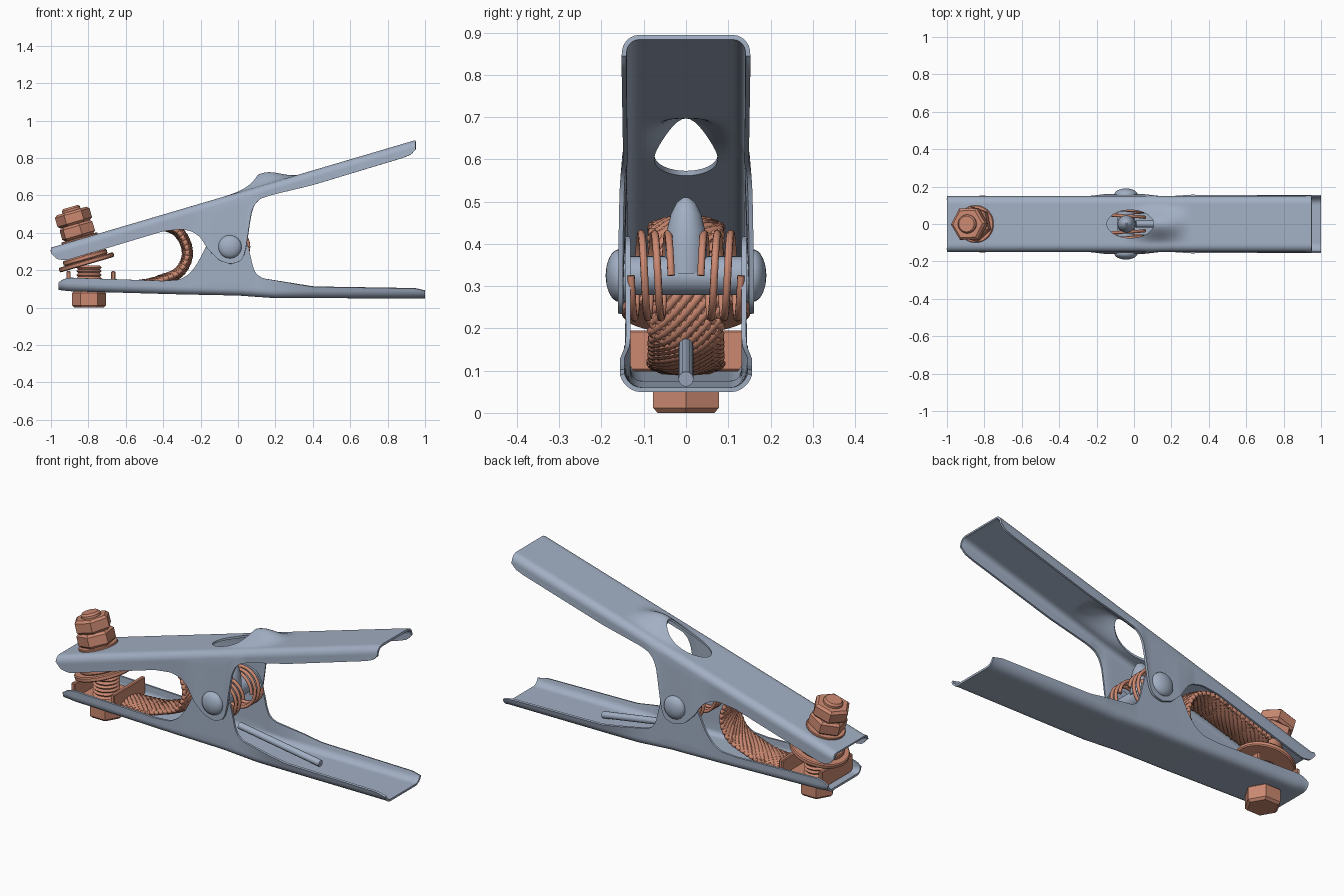
import bpy, bmesh, math
from mathutils import Vector, Matrix

if "Cube" in bpy.data.objects:
    bpy.data.objects.remove(bpy.data.objects["Cube"])


def material(name, rgb):
    m = bpy.data.materials.new(name)
    m.diffuse_color = (*rgb, 1)
    m.use_nodes = True
    m.node_tree.nodes["Principled BSDF"].inputs["Base Color"].default_value = m.diffuse_color
    return m


STEEL = material("blue grey steel", (0.36, 0.43, 0.55))
COPPER = material("copper", (0.60, 0.25, 0.165))


def finish(ob, mat, angle=35):
    """Bake modifiers or curve to a mesh, set colour and shading."""
    dg = bpy.context.evaluated_depsgraph_get()
    dg.update()
    me = bpy.data.meshes.new_from_object(ob.evaluated_get(dg))
    name = ob.name
    bpy.data.objects.remove(ob)
    new = bpy.data.objects.new(name, me)
    bpy.context.collection.objects.link(new)
    me.materials.clear()
    me.materials.append(mat)
    bpy.ops.object.select_all(action='DESELECT')
    new.select_set(True)
    bpy.context.view_layer.objects.active = new
    bpy.ops.object.shade_smooth_by_angle(angle=math.radians(angle))
    return new


def mesh_object(name, bm):
    bmesh.ops.recalc_face_normals(bm, faces=bm.faces)
    me = bpy.data.meshes.new(name)
    bm.to_mesh(me)
    bm.free()
    ob = bpy.data.objects.new(name, me)
    bpy.context.collection.objects.link(ob)
    return ob


def lathe(name, profile, origin, axis, mat, n=32, turn=0.0):
    """Revolve (radius, distance) points about an axis, capping both ends."""
    bm = bmesh.new()
    m = Matrix.Translation(origin) @ Vector(axis).to_track_quat('Z', 'Y').to_matrix().to_4x4()
    rings = [[bm.verts.new(m @ Vector((r * math.cos(a), r * math.sin(a), t)))
              for a in (turn + 2 * math.pi * i / n for i in range(n))] for r, t in profile]
    for a, b in zip(rings, rings[1:]):
        for i in range(n):
            bm.faces.new((a[i], a[(i + 1) % n], b[(i + 1) % n], b[i]))
    bm.faces.new(rings[0])
    bm.faces.new(rings[-1])
    return finish(mesh_object(name, bm), mat)


def hexagon(name, r, t0, t1, origin, axis, turn=0.0):
    c = 0.012
    return lathe(name, [(r * .86, t0), (r, t0 + c), (r, t1 - c), (r * .86, t1)],
                 origin, axis, COPPER, 6, turn)


def disc(name, r, t0, t1, origin, axis):
    c = (t1 - t0) * .2
    return lathe(name, [(r - c, t0), (r, t0 + c), (r, t1 - c), (r - c, t1)],
                 origin, axis, COPPER, 48)


def thread(name, r, t0, t1, origin, axis):
    n = int((t1 - t0) / .018)
    prof = [(r if i % 2 else r * .86, t0 + (t1 - t0) * i / (2 * n)) for i in range(2 * n + 1)]
    return lathe(name, prof, origin, axis, COPPER)


def tubes(name, paths, r, mat, res=2):
    cu = bpy.data.curves.new(name, 'CURVE')
    cu.dimensions = '3D'
    cu.bevel_depth, cu.bevel_resolution, cu.use_fill_caps = r, res, True
    for p in paths:
        s = cu.splines.new('POLY')
        s.points.add(len(p) - 1)
        for pt, co in zip(s.points, p):
            pt.co = (*co, 1)
    ob = bpy.data.objects.new(name, cu)
    bpy.context.collection.objects.link(ob)
    return finish(ob, mat, 60)


def box(name, lo, hi, mat):
    bm = bmesh.new()
    bmesh.ops.create_cube(bm, size=1)
    for v in bm.verts:
        v.co = [lo[i] + (v.co[i] + .5) * (hi[i] - lo[i]) for i in range(3)]
    bmesh.ops.bevel(bm, geom=bm.edges[:], offset=.004, segments=1, affect='EDGES')
    return finish(mesh_object(name, bm), mat)


def interp(pts, x):
    if x <= pts[0][0]:
        return pts[0][1]
    for (x0, z0), (x1, z1) in zip(pts, pts[1:]):
        if x <= x1:
            return z0 + (z1 - z0) * (x - x0) / (x1 - x0)
    return pts[-1][1]


def soft(pts, x):
    return sum(interp(pts, x + d * .006) for d in (-2, -1, 0, 1, 2)) / 5


def arm(name, spine, rim, width, flare, bump, cutter=None):
    """Folded sheet channel: flat web along the spine, walls reaching the rim."""
    bm = bmesh.new()
    x0, x1 = spine[0][0], spine[-1][0]
    rows, nx = [], 200
    for i in range(nx + 1):
        x = x0 + (x1 - x0) * i / nx
        z, e = soft(spine, x), soft(rim, x)
        h, d = abs(e - z), (1 if e > z else -1)
        r, w, f = min(.032, h * .8), width, interp(flare, x)
        half = [((w - r) * k / 10, z + bump(x, (w - r) * k / 10)) for k in range(11)]
        half += [(w - r + r * math.sin(a), z + d * r * (1 - math.cos(a)))
                 for a in (math.pi * k / 10 for k in range(1, 6))]
        half += [(w, z + d * (r + (h - r) * k / 8)) for k in range(1, 9)]
        half = [(y + f * min(1, abs(q - z) / max(h, .01)) * (k > 10), q)
                for k, (y, q) in enumerate(half)]
        line = [(-y, q) for y, q in half[:0:-1]] + half
        rows.append([bm.verts.new((x, y, q)) for y, q in line])
    for a, b in zip(rows, rows[1:]):
        for j in range(len(a) - 1):
            bm.faces.new((a[j], a[j + 1], b[j + 1], b[j]))
    ob = mesh_object(name, bm)
    s = ob.modifiers.new("sheet", 'SOLIDIFY')
    s.thickness, s.offset = .011, 0
    if cutter:
        b = ob.modifiers.new("hole", 'BOOLEAN')
        b.object, b.operation, b.solver = cutter, 'DIFFERENCE', 'EXACT'
    return finish(ob, STEEL)


# lower arm with upright pivot ears
arm("lower_arm",
    [(-.96, .1), (-.9, .093), (-.3, .076), (0, .07), (.2, .056), (1, .055)],
    [(-.96, .13), (-.94, .15), (-.9, .16), (-.4, .143), (-.31, .15), (-.26, .18), (-.22, .23),
     (-.17, .33), (-.11, .4), (-.04, .42), (.02, .4), (.058, .33), (.07, .25), (.09, .185),
     (.13, .157), (.25, .137), (.4, .112), (.95, .103), (1, .09)],
    .137, [(-.96, .004), (.1, 0), (.3, .014), (1, .014)], lambda x, y: 0)

# upper arm with the oval hole and the pressed hump behind it
hole = lathe("hole_cutter", [(1, -.2), (1, .2)], (0, 0, 0), (0, 0, 1), STEEL, 48)
hole.matrix_world = Matrix.Translation((-.02, 0, .62)) @ Matrix.Diagonal((.125, .075, 1, 1))
hole.hide_render = True


def hump(x, y):
    a = max(0, 1 - abs(x - .13) / .2)
    b = max(0, 1 - abs(y) / .11)
    return .062 * a * a * (3 - 2 * a) * b * b * (3 - 2 * b) * 1.05


arm("upper_arm",
    [(-1, .315), (.95, .89)],
    [(-1, .297), (-.975, .26), (-.92, .252), (-.4, .408), (-.3, .42), (-.24, .405), (-.2, .375),
     (-.16, .31), (-.1, .252), (-.04, .232), (.02, .25), (.048, .32), (.06, .46), (.08, .54),
     (.115, .58), (.18, .602), (.4, .655), (.88, .8), (.93, .82), (.95, .85)],
    .143, [(-1, 0), (-.25, 0), (-.15, .012), (.05, .012), (.15, 0), (.95, .004)], hump, hole)
bpy.data.objects.remove(hole)

# pivot rivet: axle and two domed heads
PIVOT = Vector((-.043, 0, .325))
lathe("pivot_axle", [(.046, -.15), (.046, .15)], PIVOT, (0, 1, 0), STEEL)
for side, label in ((-1, "front"), (1, "back")):
    dome = [(.062, .14), (.062, .158)] + [(.062 * math.cos(a), .158 + .032 * math.sin(a))
            for a in (math.pi / 2 * k / 8 for k in range(1, 8))] + [(.004, .19)]
    lathe("rivet_head_" + label, dome, PIVOT, (0, side, 0), STEEL)

# double coil spring, its centre finger and its tail lying in the lower arm
coils = []
for side in (-1, 1):
    coils.append([(PIVOT.x + .1 * math.cos(a), side * (.035 + .095 * k / 96), PIVOT.z + .1 * math.sin(a))
                  for k, a in ((k, 2 * math.pi * 3 * k / 96) for k in range(97))])
tubes("coil_spring", coils, .009, COPPER)
lathe("spring_finger", [(.05, 0), (.05, .06), (.046, .1), (.036, .14), (.022, .168), (.006, .18)],
      (-.04, 0, .33), (0, 0, 1), STEEL)
tubes("spring_tail", [[(.01, 0, .158), (.5, 0, .08)]], .018, STEEL, 4)

# braided copper strap looping from the lower jaw to the upper jaw
ctrl = [(-.75, .11), (-.67, .112), (-.5, .122), (-.4, .15), (-.315, .19), (-.272, .27), (-.285, .355),
        (-.34, .42), (-.44, .44), (-.6, .395), (-.8, .335), (-.84, .32)]
path = []
for p0, p1, p2, p3 in zip(ctrl, ctrl[1:], ctrl[2:], ctrl[3:]):
    for k in range(14):
        t = k / 14
        path.append(Vector([.5 * (2 * b + (c - a) * t + (2 * a - 5 * b + 4 * c - d) * t * t
                                  + (3 * b - a - 3 * c + d) * t ** 3)
                            for a, b, c, d in zip(p0, p1, p2, p3)]))
strands, n = [], 13
for way in (-1, 1):
    for k in range(n):
        s, pts = 0, []
        for i in range(1, len(path) - 1):
            s += (path[i] - path[i - 1]).length
            tan = (path[i + 1] - path[i - 1]).normalized()
            th = way * 2 * math.pi * s / .36 + 2 * math.pi * k / n
            lift = .017 * math.sin(th) + .004 * way * math.copysign(math.sin(n * s / .36 * 2 * math.pi), 1) * math.sin(th)
            y = .083 * (2 / math.pi) * math.asin(max(-1, min(1, math.cos(th))))
            pts.append((path[i].x - tan.y * lift, y, path[i].y + tan.x * lift))
        strands.append(pts)
tubes("braided_strap", strands, .011, COPPER, 1)

# lower jaw: bolt and bent contact plate
LOW = (-.797, 0, 0)
UP = (0, 0, 1)
hexagon("lower_bolt_head", .09, 0, .09, LOW, UP)
thread("lower_bolt_shank", .068, .085, .225, LOW, UP)
box("contact_plate_base", (-.915, -.13, .098), (-.657, .13, .115), COPPER)
for x, label in ((-.906, "front"), (-.667, "rear")):
    box("contact_plate_flap_" + label, (x - .011, -.135, .1), (x + .011, .135, .195), COPPER)

# upper jaw: tilted bolt, contact discs, washer and two nuts
AXIS = (-.28, 0, .96)
TOP = (-.81, 0, .243)
disc("upper_contact_disc", .152, -.014, .012, TOP, AXIS)
disc("upper_backing_disc", .122, .012, .04, TOP, AXIS)
lathe("upper_bolt_shank", [(.06, 0), (.06, .15)], TOP, AXIS, COPPER)
disc("upper_washer", .1, .122, .138, TOP, AXIS)
hexagon("upper_nut_low", .096, .138, .212, TOP, AXIS, .2)
hexagon("upper_nut_high", .096, .212, .285, TOP, AXIS, .55)
lathe("upper_bolt_tip", [(.05, .27), (.05, .297), (.042, .307)], TOP, AXIS, COPPER)
